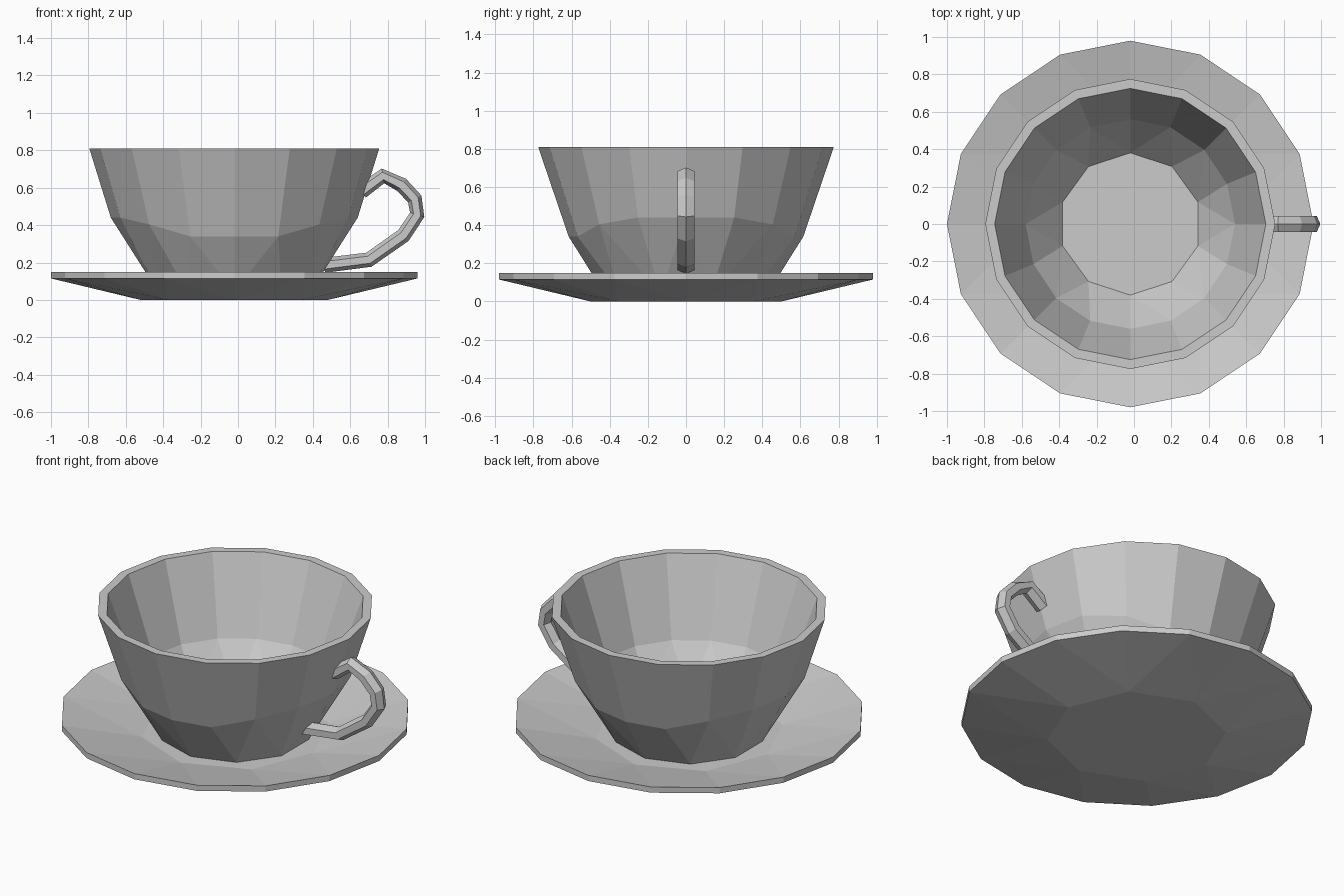
import bpy
import bmesh
from math import sin, cos, pi
from mathutils import Vector

CENTRE_X = -0.02

old = bpy.data.objects.get("Cube")
if old:
    bpy.data.objects.remove(old, do_unlink=True)

grey = bpy.data.materials.new("light grey china")
grey.use_nodes = True
colour = (0.6, 0.6, 0.6, 1)
grey.diffuse_color = colour
grey.node_tree.nodes["Principled BSDF"].inputs["Base Color"].default_value = colour


def ring(sides, radius, z):
    """Level polygon whose first corner points to the front."""
    angles = [2 * pi * i / sides - pi / 2 for i in range(sides)]
    return [Vector((CENTRE_X + radius * cos(a), radius * sin(a), z)) for a in angles]


def stitch(bm, a, b):
    """Join two closed rings, which may have different side counts."""
    n, m = len(a), len(b)
    if n == m:
        for i in range(n):
            j = (i + 1) % n
            bm.faces.new((a[i], a[j], b[j], b[i]))
        return
    i = j = 0
    while i < n or j < m:
        if j == m or (i < n and (i + 0.5) / n <= (j + 0.5) / m):
            bm.faces.new((a[i % n], a[(i + 1) % n], b[j % m]))
            i += 1
        else:
            bm.faces.new((a[i % n], b[(j + 1) % m], b[j % m]))
            j += 1


def loft(name, rings):
    """Closed flat-shaded solid through a chain of rings."""
    bm = bmesh.new()
    loops = [[bm.verts.new(p) for p in r] for r in rings]
    for a, b in zip(loops, loops[1:]):
        stitch(bm, a, b)
    bm.faces.new(loops[0][::-1])
    bm.faces.new(loops[-1])
    bmesh.ops.recalc_face_normals(bm, faces=bm.faces)
    mesh = bpy.data.meshes.new(name)
    bm.to_mesh(mesh)
    bm.free()
    mesh.materials.append(grey)
    obj = bpy.data.objects.new(name, mesh)
    bpy.context.collection.objects.link(obj)
    return obj


# Saucer: small foot, flared underside, thin rim, sunken middle
loft("saucer", [ring(8, 0.5, 0), ring(16, 0.98, 0.115),
                ring(16, 0.98, 0.15), ring(8, 0.53, 0.045)])

# Cup: the outer belly line sits higher towards the two sides
belly = ring(16, 1, 0)
for p in belly:
    across = p.x - CENTRE_X
    lift = min(max((abs(across) - 0.45) / 0.4, 0), 1)
    radius = 0.615 + 0.045 * lift
    p.x = CENTRE_X + across * radius
    p.y *= radius
    p.z = 0.34 + 0.1 * lift
loft("cup", [ring(10, 0.43, 0.045), belly, ring(16, 0.775, 0.81),
             ring(16, 0.725, 0.81), ring(16, 0.56, 0.35), ring(10, 0.38, 0.1)])

# Handle: six-sided tube swept along a hooked path
path = [Vector((x, 0, z)) for x, z in (
    (0.66, 0.58), (0.775, 0.663), (0.875, 0.615), (0.945, 0.54),
    (0.958, 0.455), (0.885, 0.345), (0.70, 0.215), (0.46, 0.185))]
sections = []
for i, p in enumerate(path):
    along = (path[min(i + 1, len(path) - 1)] - path[max(i - 1, 0)]).normalized()
    out = Vector((along.z, 0, -along.x))
    side = Vector((0, 1, 0))
    sections.append([p + out * 0.04 * cos(k * pi / 3) + side * 0.05 * sin(k * pi / 3)
                     for k in range(6)])
loft("handle", sections)
